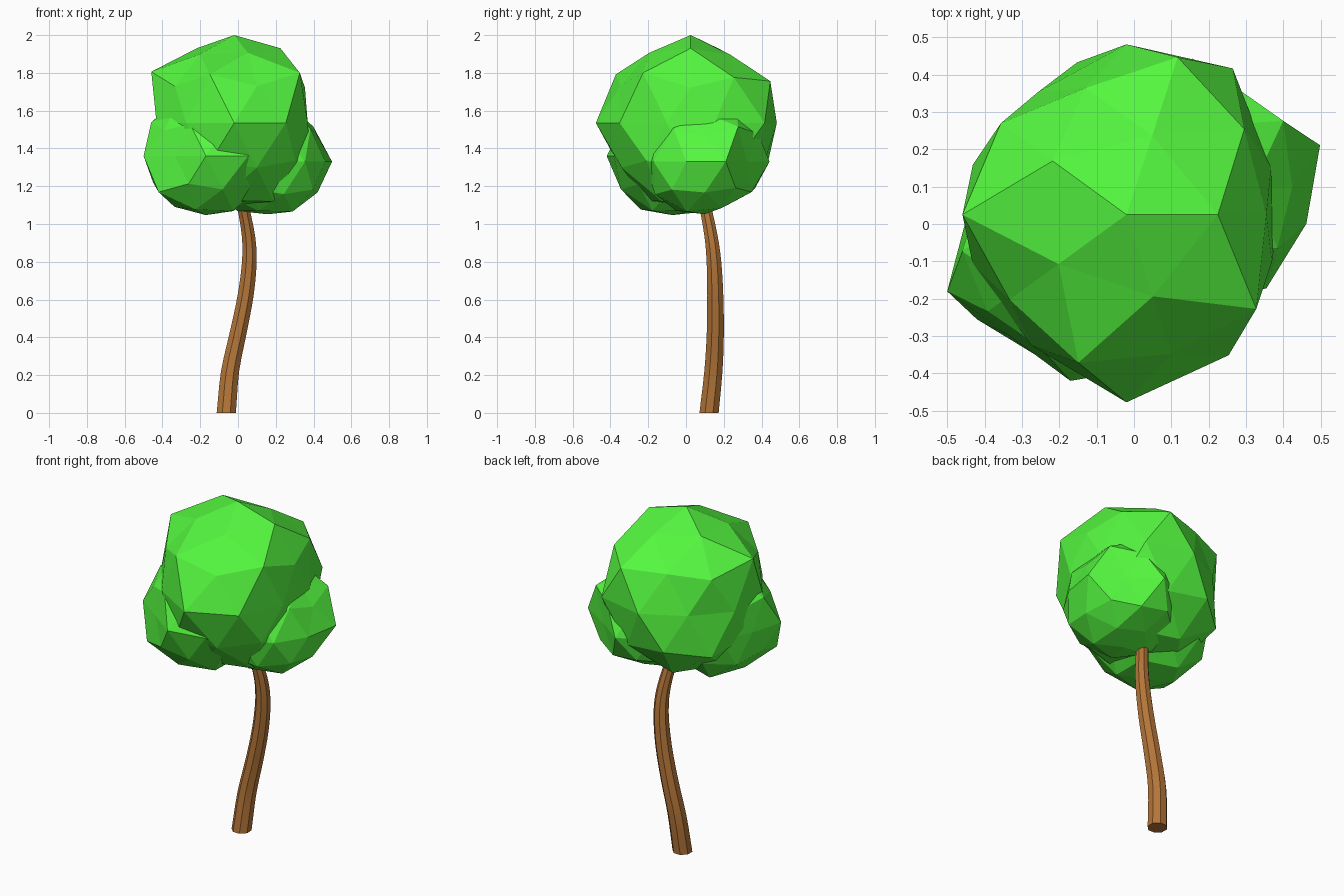
import bpy, bmesh, math, random
from mathutils import Vector

if "Cube" in bpy.data.objects:
    bpy.data.objects.remove(bpy.data.objects["Cube"])

random.seed(4)


def material(name, rgb):
    m = bpy.data.materials.new(name)
    m.diffuse_color = (*rgb, 1)
    m.use_nodes = True
    m.node_tree.nodes["Principled BSDF"].inputs["Base Color"].default_value = m.diffuse_color
    return m


leaf_mat = material("leaf_green", (0.09, 0.93, 0.05))
bark_mat = material("bark_brown", (0.46, 0.18, 0.04))


def add_object(name, bm, mat):
    me = bpy.data.meshes.new(name)
    bm.to_mesh(me)
    bm.free()
    me.materials.append(mat)
    ob = bpy.data.objects.new(name, me)
    bpy.context.collection.objects.link(ob)
    return ob


def foliage(name, centre, radius, bumps):
    """Faceted ball; bumps maps (ring, angle) to a radial scale. Rings run 3 (top) to -3."""
    bm = bmesh.new()
    bmesh.ops.create_icosphere(bm, subdivisions=2, radius=1)
    for v in bm.verts:
        d = v.co.normalized()
        ring = sum(abs(d.z) > t for t in (0.2, 0.7, 0.95))
        ring = ring if d.z > 0 else -ring
        ang = 0 if abs(ring) == 3 else round(math.degrees(math.atan2(d.y, d.x))) % 360
        s = bumps.get((ring, ang), random.uniform(0.95, 1.04))
        v.co = Vector(centre) + d * radius * s
    add_object(name, bm, leaf_mat)


# Main crown
foliage("main_crown", (-0.02, 0.025, 1.535), 0.465, {
    (3, 0): 1.0, (2, 0): 1.0, (2, 72): 0.91, (2, 144): 1.0, (2, 216): 0.92, (2, 288): 0.94,
    (1, 0): 0.90, (1, 36): 0.985, (1, 72): 1.065, (1, 108): 0.9, (1, 144): 1.0,
    (1, 180): 1.11, (1, 216): 0.93, (1, 252): 1.053, (1, 288): 0.94, (1, 324): 1.085,
    (0, 18): 0.875, (0, 54): 1.04, (0, 90): 0.98, (0, 126): 0.87, (0, 162): 0.93,
    (0, 198): 0.93, (0, 234): 0.93, (0, 270): 1.08, (0, 306): 1.0, (0, 342): 0.88,
    (-1, 108): 1.03, (-1, 144): 1.04, (-2, 108): 1.04, (-2, 180): 1.03,
    (-2, 324): 1.05, (-2, 252): 1.04, (-3, 0): 0.95})

# Front left clump
foliage("left_clump", (-0.17, -0.073, 1.36), 0.34, {
    (2, 180): 0.9, (2, 252): 0.88, (1, 180): 1.0, (1, 216): 0.9, (1, 252): 0.93,
    (0, 162): 0.86, (0, 198): 1.02, (0, 234): 0.82, (0, 270): 1.02, (0, 306): 1.12,
    (-1, 216): 1.07, (-1, 180): 0.92, (-2, 180): 0.93, (-2, 252): 0.98,
    (-2, 324): 1.0, (-3, 0): 0.92})

# Back right clump
foliage("right_clump", (0.157, 0.1, 1.33), 0.32, {
    (1, 36): 1.1, (1, 0): 0.93, (1, 324): 1.03, (0, 18): 1.12, (0, 342): 1.0, (0, 306): 1.05,
    (0, 90): 1.07, (0, 54): 0.86, (-1, 0): 0.97, (-2, 324): 0.97, (-2, 36): 0.9,
    (-2, 108): 0.82, (-3, 0): 0.87})

# Curved trunk: eight-sided rings along a smooth path of (x, y, z, radius)
path = [(-0.062, 0.122, 0, 0.055), (-0.042, 0.145, 0.22, 0.052), (0.0, 0.155, 0.42, 0.049),
        (0.04, 0.155, 0.62, 0.046), (0.06, 0.148, 0.8, 0.042), (0.055, 0.132, 0.94, 0.038),
        (0.025, 0.1, 1.1, 0.034), (0.0, 0.075, 1.2, 0.031)]
path = [Vector(p) for p in path]
padded = [2 * path[0] - path[1]] + path + [2 * path[-1] - path[-2]]
smooth = []
for a, b, c, d in zip(padded, padded[1:], padded[2:], padded[3:]):
    for t in (0, 1 / 3, 2 / 3):
        smooth.append(0.5 * (2 * b + (c - a) * t + (2 * a - 5 * b + 4 * c - d) * t**2
                             + (3 * b - a - 3 * c + d) * t**3))
smooth.append(path[-1])
bm = bmesh.new()
rings = []
for x, y, z, r in smooth:
    rings.append([bm.verts.new((x + r * math.cos(a), y + r * math.sin(a), z))
                  for a in (math.radians(22.5 + 45 * i) for i in range(8))])
for lo, hi in zip(rings, rings[1:]):
    for i in range(8):
        j = (i + 1) % 8
        bm.faces.new((lo[i], lo[j], hi[j], hi[i]))
bm.faces.new(rings[0][::-1])
bm.faces.new(rings[-1])
trunk = add_object("trunk", bm, bark_mat)
bpy.context.view_layer.objects.active = trunk
trunk.select_set(True)
bpy.ops.object.shade_smooth_by_angle(angle=math.radians(30))
